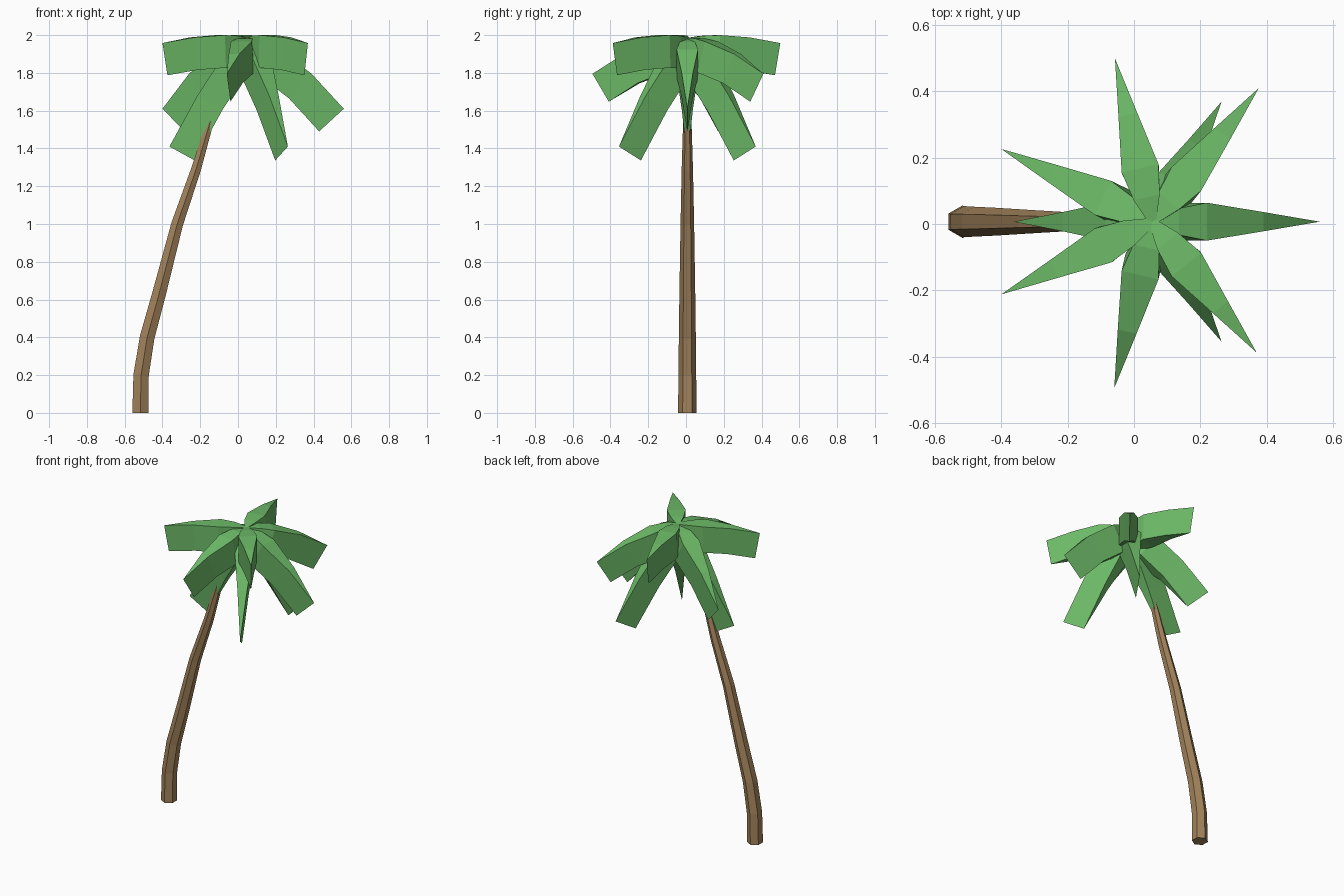
import bpy, bmesh, math
from mathutils import Vector

if "Cube" in bpy.data.objects:
    bpy.data.objects.remove(bpy.data.objects["Cube"])

CROWN = Vector((0.055, 0.007, 0))


def material(name, rgb):
    m = bpy.data.materials.new(name)
    m.diffuse_color = (*rgb, 1)
    m.use_nodes = True
    m.node_tree.nodes["Principled BSDF"].inputs["Base Color"].default_value = m.diffuse_color
    return m


GREEN = material("leaf green", (0.155, 0.5, 0.14))
BROWN = material("bark brown", (0.36, 0.225, 0.105))


def loft(name, rings, mat):
    """Skin a closed solid through rings of equal point count."""
    bm = bmesh.new()
    loops = [[bm.verts.new(p) for p in ring] for ring in rings]
    n = len(loops[0])
    for a, b in zip(loops, loops[1:]):
        for i in range(n):
            j = (i + 1) % n
            bm.faces.new((a[i], a[j], b[j], b[i]))
    bm.faces.new(loops[0][::-1])
    bm.faces.new(loops[-1])
    bmesh.ops.remove_doubles(bm, verts=bm.verts, dist=0.0005)
    bmesh.ops.recalc_face_normals(bm, faces=bm.faces)
    me = bpy.data.meshes.new(name)
    bm.to_mesh(me)
    bm.free()
    me.materials.append(mat)
    ob = bpy.data.objects.new(name, me)
    bpy.context.collection.objects.link(ob)
    return ob


# Trunk: tapering six-sided tube along a leaning curve (x, z, radius)
path = [(-0.517, 0, 0.049), (-0.513, 0.2, 0.047), (-0.481, 0.4, 0.045),
        (-0.418, 0.63, 0.042), (-0.322, 1.0, 0.036), (-0.222, 1.29, 0.030),
        (-0.145, 1.55, 0.022), (-0.05, 1.75, 0.017), (0.035, 1.92, 0.012)]
rings = []
for i, (x, z, r) in enumerate(path):
    a, b = path[max(i - 1, 0)], path[min(i + 1, len(path) - 1)]
    t = math.atan2(b[0] - a[0], b[1] - a[1]) if i else 0
    ring = []
    for k in range(6):
        w = math.radians(30 + 60 * k)
        u = r * math.cos(w)
        ring.append((x + u * math.cos(t), CROWN.y + r * math.sin(w),
                     z - u * math.sin(t)))
    rings.append(ring)
loft("trunk", rings, BROWN)

# Leaf ridge profiles (distance from crown, height) and their thickness
HIGH = ([(0, 1.985), (0.075, 1.996), (0.165, 2.0), (0.33, 1.988), (0.505, 1.958)], 0.173)
MIDDLE = ([(0, 1.985), (0.08, 1.983), (0.165, 1.966), (0.34, 1.9), (0.515, 1.795)], 0.172)
LOW = ([(0, 1.985), (0.08, 1.965), (0.165, 1.925), (0.335, 1.795), (0.505, 1.61)], 0.177)
HANGING = ([(0, 1.98), (0.075, 1.95), (0.14, 1.88), (0.27, 1.68), (0.418, 1.41)], 0.153)
WIDTH = [0.012, 0.04, 0.057, 0.029, 0.0]


def leaf(name, angle, tier):
    """Thick wedge leaf: bent along its ridge, narrowing to an upright tip."""
    pts, thick = tier
    a = math.radians(angle)
    out = Vector((math.cos(a), math.sin(a), 0))
    side = Vector((-math.sin(a), math.cos(a), 0))
    rings = []
    for i, (r, z) in enumerate(pts):
        p, q = pts[max(i - 1, 0)], pts[min(i + 1, len(pts) - 1)]
        d = Vector((q[0] - p[0], q[1] - p[1])).normalized()
        down = (d.y, -d.x) if i else (0, -1)
        rb, zb = max(r + down[0] * thick, 0), z + down[1] * thick
        top = CROWN + out * r + Vector((0, 0, z))
        low = CROWN + out * rb + Vector((0, 0, zb))
        s = side * WIDTH[i]
        rings.append([top + s, top - s, low - s, low + s])
    loft(name, rings, GREEN)


# Seven upper leaves around the crown, then three hanging ones
order = [LOW, MIDDLE, HIGH, LOW, HIGH, MIDDLE, HIGH]
for i, tier in enumerate(order):
    leaf(f"upper_leaf_{i + 1}", i * 360 / 7, tier)
for i in range(3):
    leaf(f"hanging_leaf_{i + 1}", 60 + 120 * i, HANGING)
